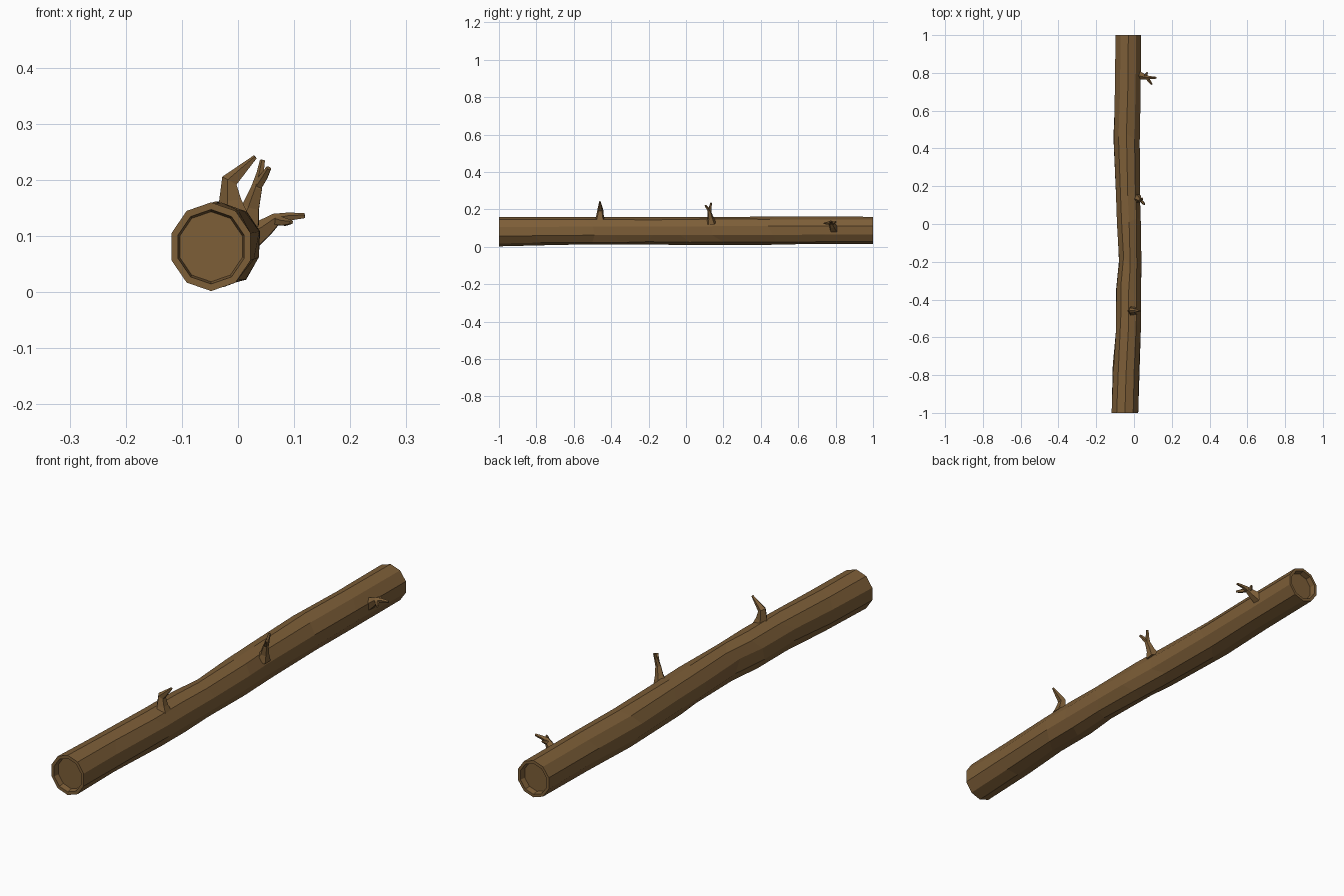
import bpy, bmesh, math, random
from mathutils import Vector

if "Cube" in bpy.data.objects:
    bpy.data.objects.remove(bpy.data.objects["Cube"])

random.seed(4)
bark = bpy.data.materials.new("brown bark")
bark.diffuse_color = (0.205, 0.112, 0.039, 1)
bark.use_nodes = True
bark.node_tree.nodes["Principled BSDF"].inputs["Base Color"].default_value = bark.diffuse_color


def loft(name, rings):
    """Skin a list of equal-sized point rings and cap both ends."""
    bm = bmesh.new()
    vs = [[bm.verts.new(p) for p in r] for r in rings]
    n = len(rings[0])
    for a, b in zip(vs, vs[1:]):
        for i in range(n):
            j = (i + 1) % n
            bm.faces.new((a[i], a[j], b[j], b[i]))
    bm.faces.new(vs[0][::-1])
    bm.faces.new(vs[-1])
    bmesh.ops.recalc_face_normals(bm, faces=bm.faces)
    me = bpy.data.meshes.new(name)
    bm.to_mesh(me)
    bm.free()
    me.materials.append(bark)
    ob = bpy.data.objects.new(name, me)
    bpy.context.collection.objects.link(ob)
    return ob


# Log: ten-sided wavy trunk; each entry is y, centre x, half width, half height, centre z
stations = [(-1, -.048, .074, .079, .081), (-.78, -.042, .072, .076, .083),
            (-.52, -.029, .070, .075, .085), (-.35, -.028, .070, .075, .085),
            (-.2, -.020, .061, .074, .085), (0, -.026, .066, .074, .085),
            (.17, -.033, .066, .074, .086), (.46, -.040, .072, .074, .086),
            (.72, -.033, .070, .073, .087), (1, -.030, .071, .073, .087)]


def ring(y, cx, rx, rz, cz, k=1.0, wob=0.0):
    pts = []
    for i in range(10):
        a = math.radians(-90 + 36 * i)
        s = k * (1 + random.uniform(-wob, wob))
        pts.append((cx + rx * s * math.cos(a), y + random.uniform(-1, 1) * wob,
                    cz + rz * s * math.sin(a)))
    return pts


def dish(st, inward):
    """Recessed cut end: floor ring, then inner lip."""
    y, rest = st[0], st[1:]
    return [ring(y + inward * .022, *rest, k=.79), ring(y, *rest, k=.84)]


rings = dish(stations[0], 1)
for s in stations:
    rings.append(ring(*s, wob=0 if abs(s[0]) == 1 else .035))
rings += dish(stations[-1], -1)[::-1]
loft("log", rings)


# Twigs: tapered square stubs along short paths of (x, y, z, radius)
def twig(name, path, sides=5):
    P = [Vector(p[:3]) for p in path]
    out = []
    for i, p in enumerate(P):
        d = (P[min(i + 1, len(P) - 1)] - P[max(i - 1, 0)]).normalized()
        u = d.cross(Vector((0, 1, 0))).normalized()
        v = d.cross(u)
        out.append([p + path[i][3] * (u * math.cos(t) + v * math.sin(t))
                    for t in (2 * math.pi * k / sides for k in range(sides))])
    loft(name, out)


twig("front_twig", [(-.008, -.46, .140, .030), (-.012, -.46, .163, .022),
                    (-.014, -.458, .198, .016), (.031, -.46, .241, .004)])

twig("middle_twig", [(.015, .135, .125, .028), (.024, .132, .152, .017),
                     (.034, .125, .185, .011), (.040, .13, .212, .007),
                     (.044, .135, .235, .005)])
twig("middle_twig_fork", [(.035, .125, .188, .009), (.046, .115, .205, .008),
                          (.055, .103, .221, .005)])

twig("back_twig", [(.020, .79, .097, .028), (.048, .782, .113, .018),
                   (.068, .775, .129, .012), (.09, .775, .134, .008),
                   (.119, .774, .136, .005)])
twig("back_twig_fork", [(.068, .775, .128, .010), (.082, .755, .125, .008),
                        (.095, .738, .125, .004)])
twig("back_twig_nub", [(.055, .778, .120, .011), (.064, .79, .128, .008),
                       (.070, .802, .134, .004)])
